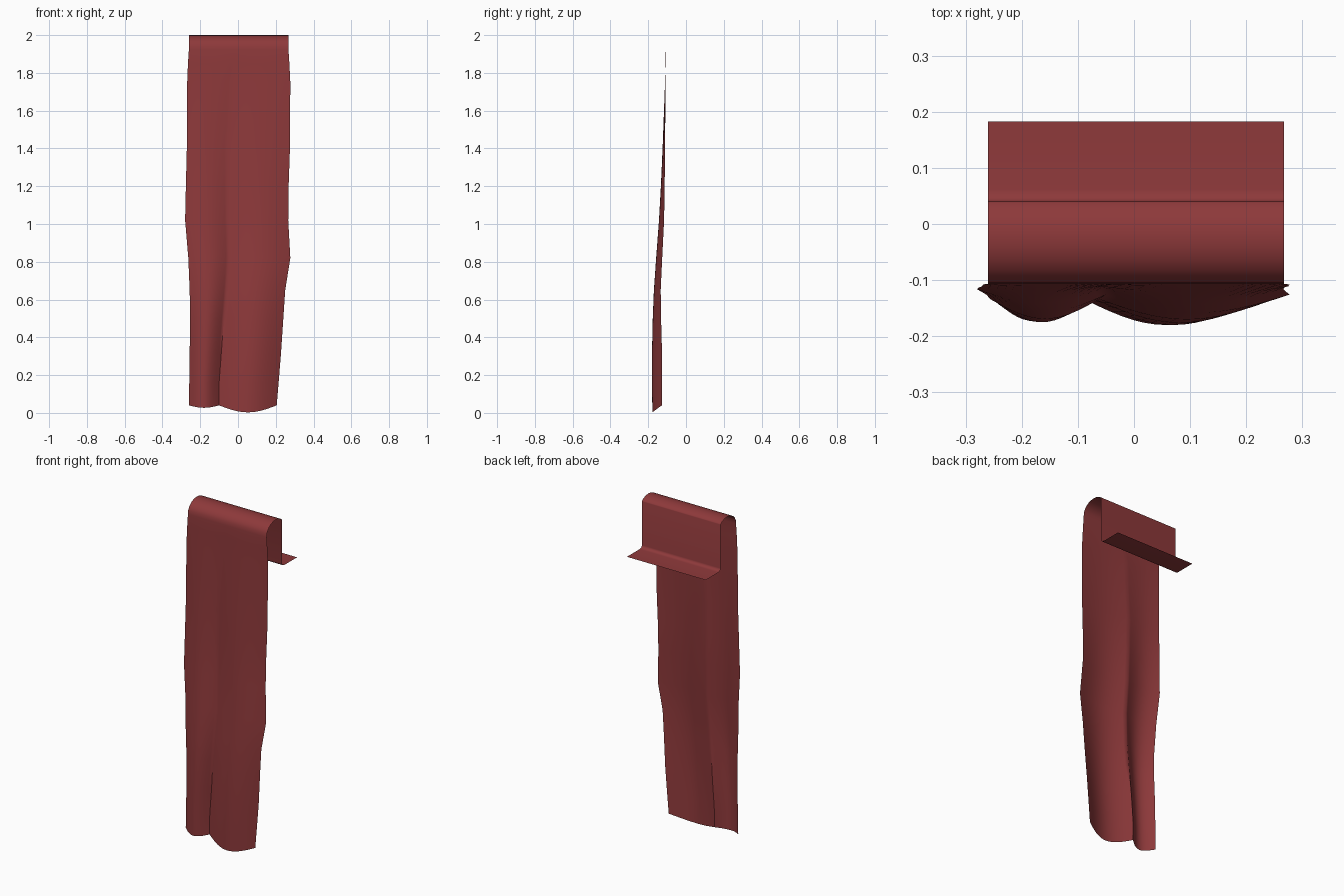
import bpy, bmesh
from math import sin, cos, pi, radians

cube = bpy.data.objects.get("Cube")
if cube:
    bpy.data.objects.remove(cube)

red = bpy.data.materials.new("dark_red_cloth")
red.use_nodes = True
colour = (0.27, 0.041, 0.043, 1)
red.diffuse_color = colour
red.node_tree.nodes["Principled BSDF"].inputs["Base Color"].default_value = colour

LEFT, RIGHT = -0.26, 0.267
COLS = 16  # columns in each of the two folds


def fold_row(z, x0, x1, groove, back, bulge_a, bulge_b, hem=0):
    """One horizontal section: two rounded folds meeting at a groove."""
    row = []
    for i in range(2 * COLS + 1):
        first = i <= COLS
        t = i / COLS if first else i / COLS - 1
        a, b = (x0, groove) if first else (groove, x1)
        wave = sin(pi * t)
        bulge = bulge_a if first else bulge_b
        dip = hem * wave * (0.35 if first else 1)
        row.append((a + (b - a) * t, back - bulge * wave, z - dip))
    return row


def straight_row(y, z):
    return [(LEFT + (RIGHT - LEFT) * i / (2 * COLS), y, z)
            for i in range(2 * COLS + 1)]


# Hanging front: height, side edges, groove, back depth, fold bulges, hem dip
rows = [fold_row(*r) for r in (
    (0.04, -0.26, 0.205, -0.10, -0.128, 0.042, 0.050, 0.037),
    (0.16, -0.258, 0.215, -0.10, -0.127, 0.046, 0.053),
    (0.32, -0.256, 0.228, -0.088, -0.127, 0.047, 0.053),
    (0.50, -0.253, 0.24, -0.075, -0.132, 0.043, 0.044),
    (0.65, -0.256, 0.25, -0.062, -0.134, 0.035, 0.036),
    (0.82, -0.263, 0.277, -0.05, -0.126, 0.030, 0.032),
    (1.02, -0.28, 0.266, -0.055, -0.116, 0.025, 0.027),
    (1.20, -0.276, 0.268, -0.058, -0.113, 0.018, 0.020),
    (1.40, -0.271, 0.275, -0.06, -0.111, 0.011, 0.013),
    (1.75, -0.269, 0.277, -0.04, -0.108, 0.003, 0.003),
    (1.85, -0.265, 0.272, -0.02, -0.107, 0.001, 0.001),
)]

# Rounded top, then the drop behind and the flat rear ledge
rows.append(straight_row(-0.107, 1.925))
for k in range(1, 10):
    a = pi - radians(135) * k / 9
    rows.append(straight_row(-0.022 + 0.085 * cos(a), 1.93 + 0.07 * sin(a)))
rows.append(straight_row(0.04, 1.975))
rows.append(straight_row(0.04, 1.712))
for k in range(1, 5):
    a = pi / 2 * k / 4
    rows.append(straight_row(0.062 - 0.022 * cos(a), 1.712 - 0.017 * sin(a)))
rows.append(straight_row(0.183, 1.695))

bm = bmesh.new()
grid = [[bm.verts.new(p) for p in row] for row in rows]
for low, high in zip(grid, grid[1:]):
    for i in range(2 * COLS):
        bm.faces.new((low[i], low[i + 1], high[i + 1], high[i]))
mesh = bpy.data.meshes.new("draped_cloth")
bm.to_mesh(mesh)
bm.free()
mesh.materials.append(red)

cloth = bpy.data.objects.new("draped_cloth", mesh)
bpy.context.collection.objects.link(cloth)
bpy.context.view_layer.objects.active = cloth
cloth.select_set(True)
bpy.ops.object.shade_smooth_by_angle(angle=radians(60))
